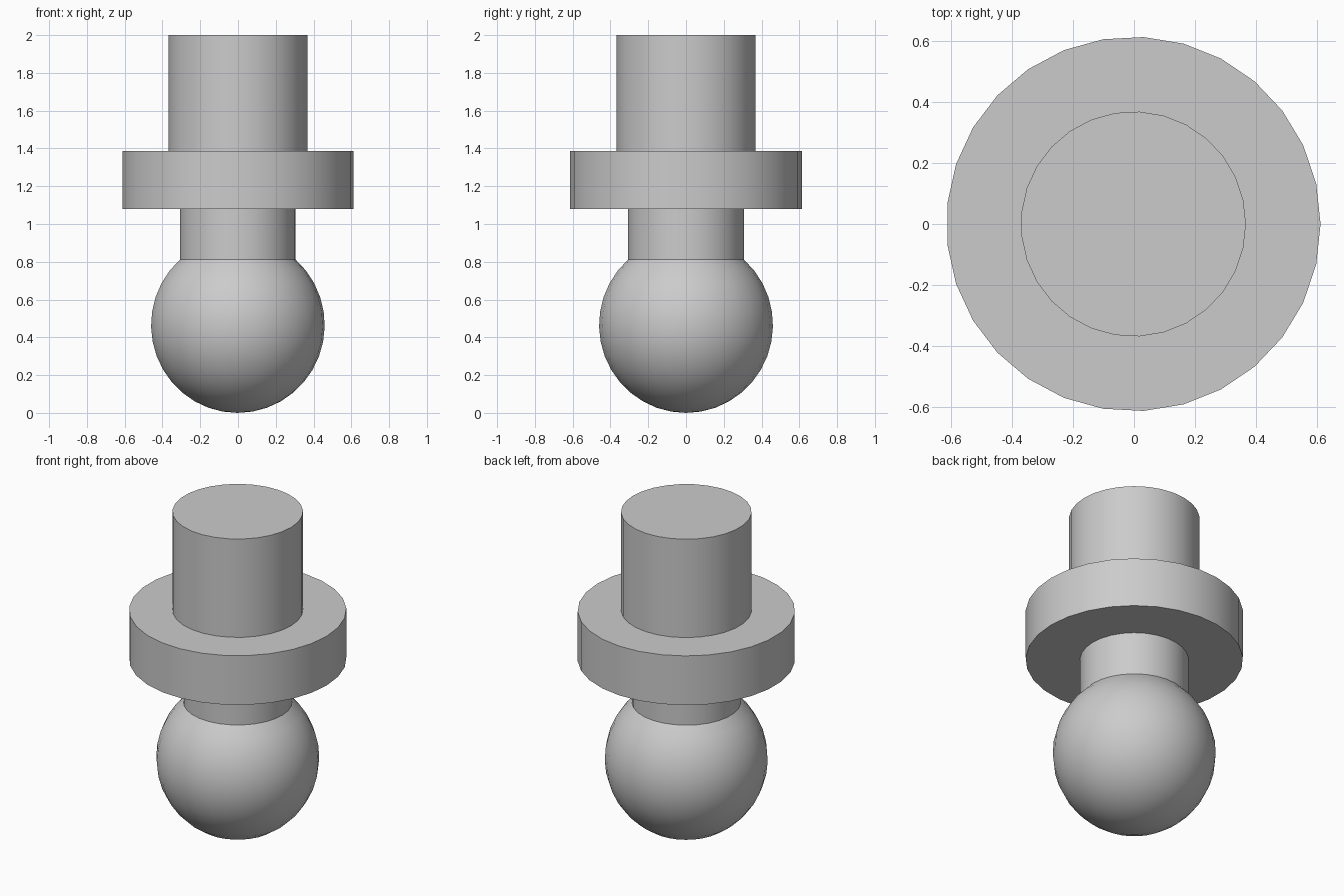
import bpy
import math

SIDES = 29          # facets around the axis
AXIS_X = -0.002     # keeps the odd-sided outline centred

cube = bpy.data.objects.get("Cube")
if cube:
    bpy.data.objects.remove(cube, do_unlink=True)

grey = bpy.data.materials.new("light_grey")
grey.use_nodes = True
colour = (0.6, 0.6, 0.6, 1.0)
grey.diffuse_color = colour
grey.node_tree.nodes["Principled BSDF"].inputs["Base Color"].default_value = colour


def lathe(name, profile):
    """Revolve (radius, height) points, listed upwards along the outside."""
    verts, rings, faces = [], [], []
    for radius, z in profile:
        start = len(verts)
        count = SIDES if radius > 0 else 1
        for i in range(count):
            a = math.tau * i / SIDES
            verts.append((AXIS_X + radius * math.cos(a), radius * math.sin(a), z))
        rings.append([start + i % count for i in range(SIDES + 1)])
    for low, high in zip(rings, rings[1:]):
        for i in range(SIDES):
            corners = (low[i], low[i + 1], high[i + 1], high[i])
            faces.append(list(dict.fromkeys(corners)))
    mesh = bpy.data.meshes.new(name)
    mesh.from_pydata(verts, [], faces)
    mesh.materials.append(grey)
    obj = bpy.data.objects.new(name, mesh)
    bpy.context.collection.objects.link(obj)
    bpy.ops.object.select_all(action="DESELECT")
    obj.select_set(True)
    bpy.context.view_layer.objects.active = obj
    bpy.ops.object.shade_smooth_by_angle(angle=math.radians(30))
    return obj


NECK, BALL, SHAFT, FLANGE = 0.307, 0.461, 0.369, 0.614
BALL_Z, FLANGE_LOW, FLANGE_TOP = 0.465, 1.08, 1.387

# Ball, cut off where it meets the neck
end = math.acos(NECK / BALL)
steps = 14
arc = [(0, 0)]
for i in range(1, steps + 1):
    t = -math.pi / 2 + (end + math.pi / 2) * i / steps
    arc.append((BALL * math.cos(t), BALL_Z * (1 + math.sin(t))))
lathe("ball", arc)

# Neck between ball and flange
lathe("neck", [(NECK, arc[-1][1]), (NECK, FLANGE_LOW)])

# Wide round flange, open where the neck and shaft join it
lathe("flange", [(NECK, FLANGE_LOW), (FLANGE, FLANGE_LOW),
                 (FLANGE, FLANGE_TOP), (SHAFT, FLANGE_TOP)])

# Upper shaft with a flat top
lathe("shaft", [(SHAFT, FLANGE_TOP), (SHAFT, 2), (0, 2)])
